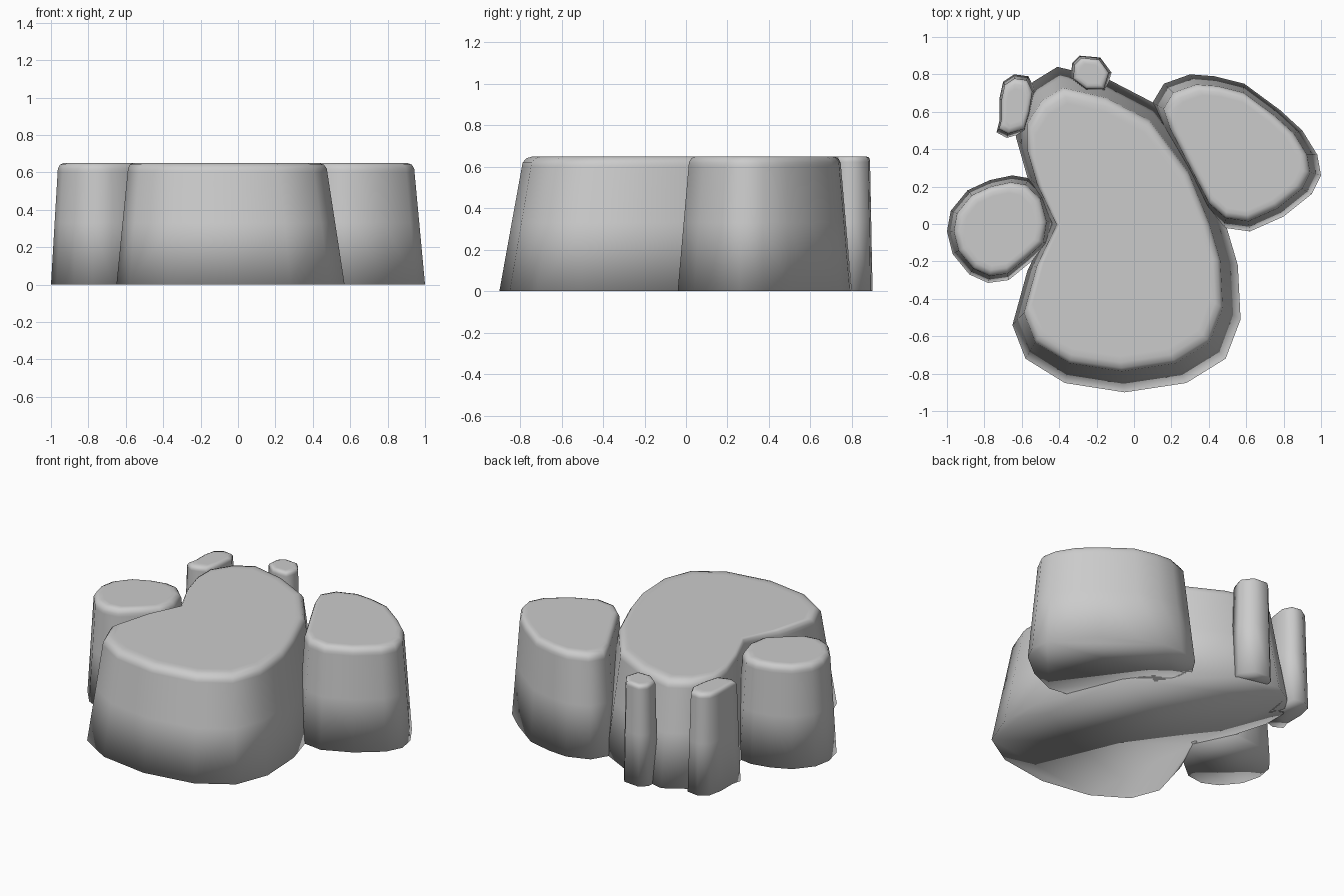
import bpy, bmesh

if "Cube" in bpy.data.objects:
    bpy.data.objects.remove(bpy.data.objects["Cube"])

H = 0.65  # common height of all pads

# Footprint outlines at ground level (counter-clockwise or clockwise, normals are fixed later)
PADS = {
    "central_pad": [(-.05, -.9), (.28, -.85), (.49, -.72), (.57, -.51), (.555, -.22), (.49, 0),
                    (.36, .32), (.12, .64), (-.15, .78), (-.41, .84), (-.54, .76), (-.63, .62),
                    (-.63, .46), (-.57, .25), (-.45, 0), (-.57, -.25), (-.65, -.54), (-.58, -.72),
                    (-.37, -.85)],
    "right_pad": [(.1, .65), (.16, .75), (.3, .8), (.43, .79), (.59, .75), (.78, .61), (.9, .5),
                  (.98, .37), (1, .26), (.95, .16), (.8, .04), (.62, -.04), (.48, -.02),
                  (.38, .07), (.27, .28), (.14, .53)],
    "left_pad": [(-1, -.04), (-.98, .07), (-.89, .18), (-.77, .235), (-.65, .26), (-.56, .245),
                 (-.47, .16), (-.43, .02), (-.45, -.11), (-.56, -.21), (-.67, -.3),
                 (-.78, -.315), (-.88, -.27), (-.97, -.16)],
    "small_left_pad": [(-.64, .8), (-.565, .79), (-.53, .72), (-.55, .59), (-.58, .49), (-.68, .46),
                       (-.735, .49), (-.72, .55), (-.72, .67), (-.70, .76)],
    "small_back_pad": [(-.29, .9), (-.18, .89), (-.12, .81), (-.15, .71), (-.26, .71),
                       (-.34, .775), (-.33, .86)],
}


def tapered_pad(name, outline, taper):
    """Solid that narrows upward, with a small rounded rim and a flat top."""
    xs, ys = zip(*outline)
    cx, cy = (min(xs) + max(xs)) / 2, (min(ys) + max(ys)) / 2
    if name == "central_pad":
        cx = -.17
    r = min(max(xs) - min(xs), max(ys) - min(ys)) / 2
    rim = min(.03, .18 * r)  # rim rounding radius
    wall = lambda z: 1 - (1 - taper) * z / H
    # (height, scale) of each ring from the ground to the top
    rings = [(0, 1), (.33, wall(.33)), (H - 1.6 * rim, wall(H - 1.6 * rim)),
             (H - rim, wall(H - rim)), (H - .3 * rim, taper - .3 * rim / r),
             (H, taper - rim / r), (H, taper - 1.8 * rim / r)]
    bm = bmesh.new()
    loops = [[bm.verts.new((cx + (x - cx) * s, cy + (y - cy) * s, z)) for x, y in outline]
             for z, s in rings]
    n = len(outline)
    for a, b in zip(loops, loops[1:]):
        for i in range(n):
            j = (i + 1) % n
            bm.faces.new((a[i], a[j], b[j], b[i]))
    bm.faces.new(loops[0])
    bm.faces.new(loops[-1])
    bmesh.ops.recalc_face_normals(bm, faces=bm.faces)
    for f in bm.faces:
        f.smooth = True
    me = bpy.data.meshes.new(name)
    bm.to_mesh(me)
    bm.free()
    ob = bpy.data.objects.new(name, me)
    bpy.context.collection.objects.link(ob)


for pad, pts in PADS.items():
    tapered_pad(pad, pts, .865)
